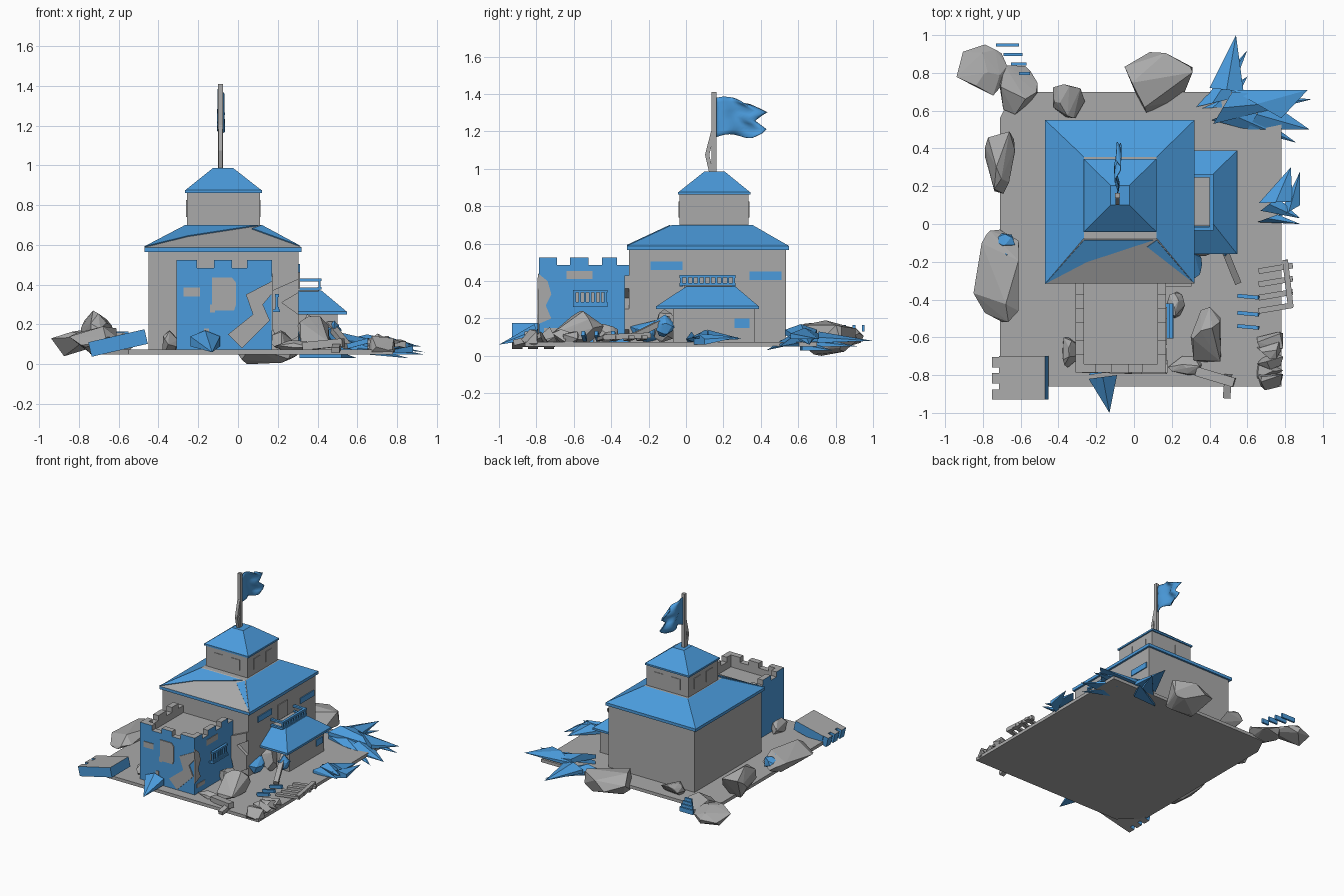
import bpy, bmesh, math, random
from mathutils import Vector, Matrix

if "Cube" in bpy.data.objects:
    bpy.data.objects.remove(bpy.data.objects["Cube"])

random.seed(4)

def material(name, rgb):
    m = bpy.data.materials.new(name)
    m.diffuse_color = (*rgb, 1)
    m.use_nodes = True
    m.node_tree.nodes["Principled BSDF"].inputs["Base Color"].default_value = m.diffuse_color
    return m

GREY, BLUE = 0, 1
MATS = [material("stone grey", (0.40, 0.40, 0.40)), material("slate blue", (0.07, 0.33, 0.72))]

def finish(name, bm, colour):
    """colour is a material index or a rule on the face"""
    bmesh.ops.recalc_face_normals(bm, faces=bm.faces)
    bm.normal_update()
    for f in bm.faces:
        f.material_index = colour(f) if callable(colour) else colour
    me = bpy.data.meshes.new(name)
    bm.to_mesh(me)
    bm.free()
    for m in MATS:
        me.materials.append(m)
    ob = bpy.data.objects.new(name, me)
    bpy.context.collection.objects.link(ob)
    return ob

def hull(name, pts, colour):
    bm = bmesh.new()
    for p in pts:
        bm.verts.new(p)
    r = bmesh.ops.convex_hull(bm, input=bm.verts)
    loose = [v for v in bm.verts if not v.link_faces]
    bmesh.ops.delete(bm, geom=loose, context='VERTS')
    bmesh.ops.dissolve_limit(bm, angle_limit=0.02, verts=bm.verts, edges=bm.edges)
    return finish(name, bm, colour)

def corners(x0, x1, y0, y1, z):
    return [(x, y, z) for x in (x0, x1) for y in (y0, y1)]

def box(name, x0, x1, y0, y1, z0, z1, colour):
    return hull(name, corners(x0, x1, y0, y1, z0) + corners(x0, x1, y0, y1, z1), colour)

def frustum(name, lo, z0, hi, z1, colour):
    return hull(name, corners(*lo, z0) + corners(*hi, z1), colour)

def prism(name, pts, offset, colour):
    bm = bmesh.new()
    f = bm.faces.new([bm.verts.new(p) for p in pts])
    r = bmesh.ops.extrude_face_region(bm, geom=[f])
    bmesh.ops.translate(bm, vec=offset, verts=[v for v in r['geom'] if isinstance(v, bmesh.types.BMVert)])
    return finish(name, bm, colour)

def rock(name, x0, x1, y0, y1, z0, z1, colour=GREY, n=16):
    pts = [Vector((random.gauss(0, 1), random.gauss(0, 1), random.gauss(0, 1))).normalized() for _ in range(n)]
    lo = [min(p[i] for p in pts) for i in range(3)]
    hi = [max(p[i] for p in pts) for i in range(3)]
    b = ((x0, x1), (y0, y1), (z0, z1))
    return hull(name, [[b[i][0] + (p[i] - lo[i]) / (hi[i] - lo[i]) * (b[i][1] - b[i][0]) for i in range(3)]
                       for p in pts], colour)

def beam(name, a, b, w, h, colour):
    a, b = Vector(a), Vector(b)
    d = (b - a).normalized()
    s = d.cross(Vector((0, 0, 1)))
    s = s.normalized() * w / 2 if s.length > 0.01 else Vector((w / 2, 0, 0))
    u = s.cross(d).normalized() * h / 2
    return hull(name, [p + i * s + j * u for p in (a, b) for i in (-1, 1) for j in (-1, 1)], colour)

def railing(name, x, y0, y1, z0, z1, n):
    for z in (z0, z1):
        box(name + "_rail", x - .01, x + .01, y0, y1, z - .007, z + .007, BLUE)
    for i in range(n):
        y = y0 + .01 + (y1 - y0 - .02) * i / (n - 1)
        box(name + "_post", x - .006, x + .006, y - .006, y + .006, z0, z1, BLUE)

def side_blue(f):
    return BLUE if abs(f.normal.z) < .5 else GREY

# Ground slab with clipped corners
prism("ground_slab", [(-.71, -.72, .05), (-.55, -.86, .05), (.78, -.86, .05), (.78, .70, .05),
                      (-.64, .70, .05), (-.71, .56, .05)], (0, 0, .025), GREY)

# Main hall and hipped roof
box("hall_walls", -.45, .305, -.305, .535, .07, .57, GREY)
box("hall_eave", -.47, .32, -.315, .55, .565, .588, BLUE)
frustum("hall_roof", (-.47, .32, -.315, .55), .588, (-.265, .12, -.075, .355), .70,
        lambda f: GREY if f.normal.y < -.2 or f.normal.z > .98 else BLUE)
def slope(x, y):
    return (x, y, .588 + (y + .315) / .24 * .112)
prism("roof_patch_left", [slope(-.47, -.315), slope(-.25, -.2), slope(.1, -.085), slope(-.265, -.085)],
      (0, -.002, .005), BLUE)
prism("roof_patch_right", [slope(.12, -.085), slope(.07, -.12), slope(.25, -.26), slope(.31, -.305)],
      (0, -.002, .005), BLUE)
for y0, y1, z0, z1 in ((-.19, -.02, .46, .505), (.34, .51, .405, .45)):
    box("hall_wall_patch", .30, .312, y0, y1, z0, z1, BLUE)
box("balcony_door", .30, .311, .06, .18, .38, .50, GREY)

# Lantern tower with windows and cap roof
box("lantern_walls", -.257, .11, -.035, .335, .69, .87, GREY)
for u in (0, .15):
    for d in (0, 1):
        y = (-.039, .335)[d]
        box("lantern_window", -.185 + u, -.11 + u, y, y + .004, .74, .825, GREY)
        x = (-.261, .11)[d]
        box("lantern_window", x, x + .004, .04 + u, .115 + u, .74, .825, GREY)
box("lantern_eave", -.267, .12, -.043, .345, .862, .875, BLUE)
frustum("lantern_roof", (-.265, .118, -.041, .343), .875, (-.125, -.025, .1, .205), .987, BLUE)

# Flag pole with brace, wavy torn flag
box("flag_pole", -.1, -.075, .137, .163, .98, 1.41, GREY)
beam("pole_brace", (-.088, .135, .98), (-.088, .112, 1.08), .022, .022, GREY)
beam("pole_brace", (-.088, .112, 1.07), (-.088, .145, 1.20), .022, .022, GREY)
bm = bmesh.new()
N, M = 14, 8
ends = (.36, .41, .43, .40, .37, .40, .435, .39, .34)
grid = []
for j in range(M + 1):
    v = j / M
    row = []
    for i in range(N + 1):
        u = i / N
        y = .163 + (ends[j] - .163) * u
        z = 1.17 + .21 * v - .03 * u * (v - .3) + .012 * math.sin(5 * u)
        row.append(bm.verts.new((-.085 + .02 * u ** .5 * math.sin(8 * u + 2 * v), y, z)))
    grid.append(row)
for j in range(M):
    for i in range(N):
        bm.faces.new((grid[j][i], grid[j][i + 1], grid[j + 1][i + 1], grid[j + 1][i])).smooth = True
flag = finish("flag", bm, BLUE)
flag.modifiers.new("thickness", 'SOLIDIFY').thickness = .006

# Side annex with lean-to hip roof and balcony
box("annex_walls", .30, .50, -.07, .365, .07, .265, GREY)
box("annex_eave", .30, .547, -.16, .39, .25, .266, BLUE)
frustum("annex_roof", (.30, .545, -.158, .388), .266, (.30, .42, 0, .265), .37, BLUE)
box("balcony_floor", .31, .405, -.01, .26, .365, .378, GREY)
railing("balcony", .41, -.035, .265, .382, .425, 10)
for y in (-.025, .255):
    box("balcony_side_rail", .31, .41, y - .01, y + .01, .415, .43, BLUE)
    box("balcony_side_base", .31, .41, y - .01, y + .01, .37, .385, BLUE)
box("annex_wall_patch", .495, .508, .26, .34, .15, .20, BLUE)
rock("annex_rubble", .31, .42, -.17, -.06, .07, .25, GREY)
rock("annex_rubble_blue", .26, .36, -.30, -.12, .07, .19, BLUE)

# Front keep: blue outside, grey inside
box("keep_body", -.31, .17, -.785, -.30, .07, .43, side_blue)
cx, cy, T = -.07, -.545, .045
def outer(f):
    c, n = f.calc_center_median(), f.normal
    return BLUE if abs(n.z) < .5 and n.x * (c.x - cx) + n.y * (c.y - cy) > .15 else GREY
for x0, x1, y0, y1 in ((-.31, .17, -.785, -.785 + T), (-.31, -.31 + T, -.785, -.30), (.17 - T, .17, -.785, -.30)):
    box("keep_parapet", x0, x1, y0, y1, .43, .485, outer)
for x0, x1 in ((-.31, -.205), (-.12, -.03), (.045, .17)):
    box("front_merlon", x0, x1, -.785, -.785 + T, .485, .525, outer)
for y0, y1 in ((-.74, -.69), (-.62, -.52), (-.45, -.37)):
    for x in (-.31, .17 - T):
        box("side_merlon", x, x + T, y0, y1, .485, .525, outer)
prism("keep_front_door", [(-.13, -.785, .27), (-.02, -.785, .27), (-.01, -.785, .30), (-.01, -.785, .41),
                          (-.03, -.785, .435), (-.13, -.785, .435)], (0, -.007, 0), GREY)
for x0, x1, z0, z1 in ((-.275, -.19, .34, .385), (-.17, -.145, .14, .18), (-.14, -.115, .26, .30)):
    box("keep_front_stone", x0, x1, -.79, -.78, z0, z1, GREY)
for y0, y1, z0, z1 in ((-.64, -.5, .41, .455), (-.76, -.66, .12, .15), (-.59, -.44, .275, .34)):
    box("keep_side_stone", .165, .174, y0, y1, z0, z1, GREY)
railing("keep_balcony", .195, -.605, -.42, .28, .345, 7)
box("keep_balcony_floor", .17, .21, -.605, -.42, .262, .275, BLUE)

# Broken zigzag wall edges
crack = [(.175, .42), (.04, .35), (.075, .25), (-.05, .15), (.02, .08), (.16, .22), (.125, .30), (.175, .36)]
prism("keep_front_crack", [(x, -.784, z) for x, z in crack], (0, -.009, 0), GREY)
side = [(-.79, .44), (-.74, .40), (-.72, .33), (-.75, .27), (-.72, .20), (-.79, .17)]
prism("keep_side_crack", [(.168, y, z) for y, z in side], (.009, 0, 0), GREY)
edge = [(.17, .37), (.305, .43), (.305, .36), (.22, .31), (.305, .25), (.305, .14), (.2, .08), (.17, .2)]
prism("hall_front_break", [(x, -.30, z) for x, z in edge], (0, -.03, 0), GREY)

# Boulders around the slab
for b in ((-.94, -.66, .68, .95, .04, .17), (-.72, -.51, .58, .84, .05, .16), (-.79, -.63, .16, .49, .05, .27),
          (-.85, -.61, -.52, -.03, .05, .19), (-.43, -.26, .56, .74, .05, .18), (-.05, .31, .59, .91, 0, .19),
          (.30, .46, -.73, -.44, .06, .24), (.18, .36, -.80, -.70, .06, .12), (.16, .27, -.5, -.36, .06, .17),
          (-.38, -.30, -.76, -.6, .06, .17)):
    rock("boulder", *b)
for i in range(4):
    box("blue_slat", -.73 + .04 * i, -.61 + .02 * i, .94 - .05 * i, .955 - .05 * i, .13, .165, BLUE)
for y in (-.05, -.13, -.2):
    rock("boulder_blue_chip", -.73, -.63, y - .07, y, .10, .175, BLUE)

# Fallen roof blades at the back right
def blade(base_a, base_b, tip, z_base, z_tip, t=.03):
    m = [(a + b) / 2 for a, b in zip(base_a, base_b)]
    hull("roof_blade", [(*base_a, z_base - .03), (*base_b, z_base - .03), (*m, z_base), (*base_a, z_base - .03 - t),
                        (*base_b, z_base - .03 - t), (*tip, z_tip)], BLUE)
for a, b, t, zb, zt in (((.40, .72), (.58, .70), (.54, 1.0), .13, .08), ((.33, .62), (.5, .66), (.6, .92), .11, .05),
                        ((.31, .61), (.52, .62), (.6, .78), .09, .03), ((.52, .70), (.42, .53), (.94, .66), .17, .06),
                        ((.52, .71), (.78, .56), (.92, .71), .15, .09), ((.41, .55), (.6, .62), (.86, .43), .13, .03),
                        ((.6, .5), (.7, .66), (.93, .5), .11, .05),
                        ((.65, .01), (.76, .05), (.88, 0), .13, .09), ((.67, .07), (.76, .14), (.88, .03), .14, .10),
                        ((.66, .11), (.84, .12), (.83, .30), .14, .09), ((.76, .03), (.88, .1), (.88, .28), .12, .10)):
    blade(a, b, t, zb, zt)

# Front shard and toppled crenellated wall piece
blade((-.24, -.80), (-.10, -.78), (-.17, -.70), .16, .14)
blade((-.24, -.82), (-.09, -.80), (-.13, -1.0), .17, .06, .05)
tilt = Matrix.Translation((-.6, -.81, .115)) @ Matrix.Rotation(math.radians(-13), 4, 'Y')
for x0, x1, y0, y1 in [(-.11, .14, -.12, .11)] + [(-.15, -.02, y, y + .055) for y in (-.12, -.035, .05)]:
    ob = box("toppled_wall", x0, x1, y0, y1, -.045, .03, side_blue)
    ob.matrix_world = tilt

# Splintered beams and small debris on the right
beam("fallen_beam", (.46, -.09, .20), (.55, -.31, .09), .035, .03, GREY)
rock("beam_chip", .44, .52, -.17, -.05, .10, .22, BLUE)
for i in range(4):
    y = -.2 - .07 * i
    beam("ladder_rung", (.66, y - .05, .09), (.84, y - .02, .10), .03, .02, GREY)
beam("ladder_side", (.80, -.19, .11), (.83, -.44, .10), .03, .03, GREY)
for i, y in enumerate((-.38, -.47, -.54)):
    beam("blue_splinter", (.55, y, .09), (.66, y - .01, .12), .02, .025, BLUE)
for i in range(5):
    y = -.60 - .055 * i
    rock("right_rubble", .65, .79, y - .06, y + .03, .05, .13 + .012 * (i % 3), GREY, 10)
beam("front_splinter", (.33, -.78, .09), (.53, -.84, .11), .05, .04, GREY)
beam("front_splinter", (.50, -.80, .10), (.49, -.92, .07), .04, .03, GREY)
